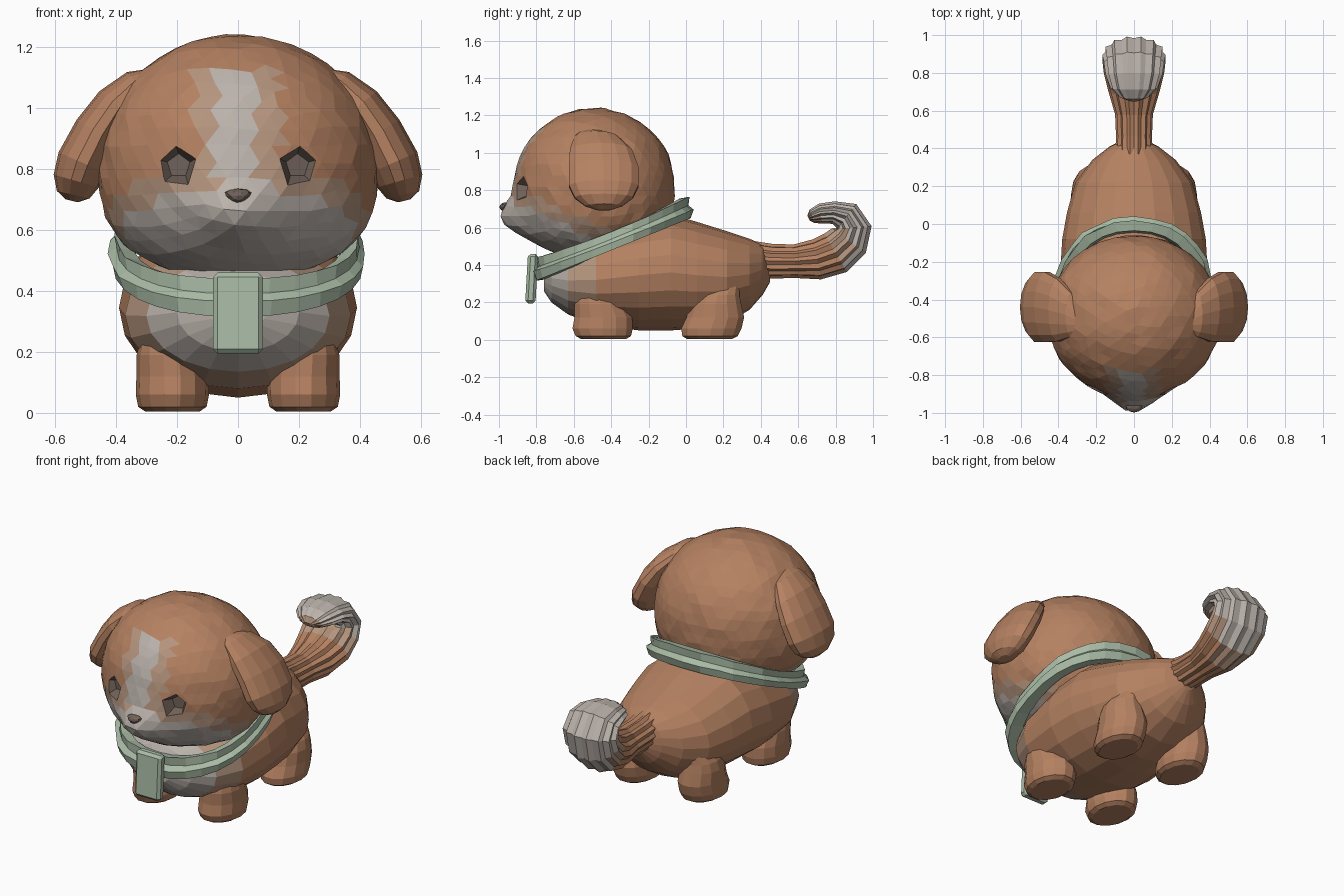
import bpy, bmesh, random
from math import sin, cos, pi, radians, exp, hypot, copysign
from mathutils import Vector as V

if "Cube" in bpy.data.objects:
    bpy.data.objects.remove(bpy.data.objects["Cube"])

random.seed(4)


def material(name, rgb):
    m = bpy.data.materials.new(name)
    m.diffuse_color = (*rgb, 1)
    m.use_nodes = True
    m.node_tree.nodes["Principled BSDF"].inputs["Base Color"].default_value = m.diffuse_color
    return m


DARK = material("dark_grey", (0.16, 0.12, 0.10))
BROWN = material("brown_fur", (0.46, 0.22, 0.12))
MID = material("blended_fur", (0.46, 0.30, 0.21))
WHITE = material("pale_fur", (0.50, 0.45, 0.41))
GREEN = material("green_cloth", (0.40, 0.50, 0.38))


def finish(name, bm, *mats):
    bmesh.ops.recalc_face_normals(bm, faces=bm.faces)
    me = bpy.data.meshes.new(name)
    bm.to_mesh(me)
    bm.free()
    for m in mats:
        me.materials.append(m)
    ob = bpy.data.objects.new(name, me)
    bpy.context.collection.objects.link(ob)
    return ob


def ring(c, u, v, n=14, groove=0.0):
    return [c + (u * cos(2 * pi * i / n) + v * sin(2 * pi * i / n)) * (1 - groove * (i % 2))
            for i in range(n)]


def loft(name, rings, *mats, closed=False):
    bm = bmesh.new()
    vs = [[bm.verts.new(p) for p in r] for r in rings]
    n = len(vs[0])
    for k in range(len(vs) if closed else len(vs) - 1):
        a, b = vs[k], vs[(k + 1) % len(vs)]
        for i in range(n):
            j = (i + 1) % n
            bm.faces.new((a[i], a[j], b[j], b[i]))
    if not closed:
        bm.faces.new(vs[0])
        bm.faces.new(vs[-1])
    return finish(name, bm, *mats)


def paint(ob, score, slots):
    # score below 0 is brown, up to 0.5 blended, above that pale
    for p in ob.data.polygons:
        s = score(p.center)
        p.material_index = slots[0 if s < 0 else 1 if s < 0.5 else 2]


# Head: sphere with full cheeks and a pushed-out muzzle
bm = bmesh.new()
bmesh.ops.create_icosphere(bm, subdivisions=4, radius=1)
for vert in bm.verts:
    p = vert.co.copy()
    if p.z < 0:
        h = hypot(p.x, p.y)
        p *= (h ** 2.6 + abs(p.z) ** 2.6) ** (-1 / 2.6)
    q = V((p.x * 0.46, -0.49 + p.y * 0.43, 0.82 + p.z * (0.42 if p.z > 0 else 0.375)))
    if p.y < 0:
        q.y -= 0.095 * exp(-(q.x / 0.14) ** 2 - ((q.z - 0.65) / 0.1) ** 2)
    vert.co = q + V([random.uniform(-0.004, 0.004) for _ in range(3)])
head = finish("head", bm, DARK, BROWN, MID, WHITE)


def face_score(c):
    low = (0.76 - c.z - 0.45 * (c.y + 0.8)) / 0.16 if c.y < -0.3 else -1
    blaze = 1 - abs(c.x) / 0.14 if c.y < -0.6 and c.z < 1.13 else -1
    return max(low, blaze)


paint(head, face_score, (1, 2, 3))

# Eye sockets: shallow five-sided cuts
for s in (-1, 1):
    bpy.ops.mesh.primitive_cone_add(vertices=5, radius1=0.04, radius2=0.1, depth=0.1,
                                    location=(s * 0.205, -0.88, 0.81),
                                    rotation=(radians(90), 0, s * radians(12)))
    cutter = bpy.context.object
    cutter.name = "eye_cutter"
    cutter.hide_render = True
    mod = head.modifiers.new("socket", 'BOOLEAN')
    mod.operation, mod.solver, mod.object = 'DIFFERENCE', 'EXACT', cutter
    bpy.context.view_layer.objects.active = head
    bpy.ops.object.modifier_apply(modifier=mod.name)
    bpy.data.objects.remove(cutter)

# Nose
bm = bmesh.new()
bmesh.ops.create_icosphere(bm, subdivisions=2, radius=1)
for vert in bm.verts:
    c = vert.co
    vert.co = V((c.x * 0.04 * (1 + 0.5 * c.z), -0.965 + c.y * 0.033, 0.71 + c.z * 0.025))
finish("nose", bm, DARK)

# Body: sections along y as (y, bottom, top, half width)
sections = [(-0.76, 0.26, 0.40, 0.09), (-0.72, 0.20, 0.46, 0.20), (-0.63, 0.135, 0.50, 0.30),
            (-0.48, 0.08, 0.56, 0.37), (-0.25, 0.05, 0.64, 0.39), (-0.08, 0.05, 0.67, 0.38),
            (0.06, 0.06, 0.63, 0.355), (0.22, 0.09, 0.58, 0.31), (0.34, 0.16, 0.54, 0.22),
            (0.41, 0.24, 0.51, 0.13), (0.45, 0.31, 0.45, 0.05)]
body = loft("body", [ring(V((0, y, (a + b) / 2)), V((w, 0, 0)), V((0, 0, (b - a) / 2)), 20)
                     for y, a, b, w in sections], BROWN, MID, WHITE)
paint(body, lambda c: (-0.45 - c.y) / 0.4 + 0.25 - abs(c.x) if c.y < -0.45 else -1, (0, 1, 2))

# Ears: flat drooping flaps as (x, z, half thickness, half width, y)
flap = [(0.29, 1.11, 0.02, 0.06, -0.51), (0.33, 1.08, 0.05, 0.12, -0.48),
        (0.40, 1.01, 0.07, 0.17, -0.455), (0.46, 0.92, 0.08, 0.19, -0.44),
        (0.51, 0.82, 0.085, 0.19, -0.44), (0.53, 0.76, 0.077, 0.16, -0.44),
        (0.54, 0.715, 0.055, 0.10, -0.44), (0.545, 0.695, 0.02, 0.04, -0.44)]
for s, side in ((-1, "left"), (1, "right")):
    rings = []
    for i, (x, z, t, w, y) in enumerate(flap):
        a, b = flap[max(i - 1, 0)], flap[min(i + 1, len(flap) - 1)]
        d = V((b[0] - a[0], 0, b[1] - a[1])).normalized()
        rings.append(ring(V((s * x, y, z)), V((-s * d.z, 0, d.x)) * t, V((0, w, 0))))
    loft("ear_" + side, rings, BROWN)

# Legs: stubby paws as (z, x, half width x, half width y, y shift)
paw = [(0.005, 0.215, 0.09, 0.125, 0), (0.02, 0.215, 0.112, 0.152, 0),
       (0.06, 0.215, 0.12, 0.165, 0), (0.12, 0.215, 0.118, 0.158, 0.01),
       (0.19, 0.22, 0.112, 0.14, 0.0), (0.24, 0.225, 0.095, 0.12, 0.0),
       (0.30, 0.22, 0.06, 0.09, 0.02)]
for s, side in ((-1, "left"), (1, "right")):
    for part, y0, lean in (("front_leg_", -0.44, -0.1), ("hind_leg_", 0.125, 0.18)):
        loft(part + side, [ring(V((s * x, y0 + dy + lean * z, z)), V((rx, 0, 0)), V((0, ry, 0)))
                           for z, x, rx, ry, dy in paw], BROWN)

# Tail: grooved tuft curling up and forward as (y, z, half thickness, half width)
curl = [(0.36, 0.43, 0.10, 0.10), (0.46, 0.42, 0.095, 0.095), (0.58, 0.42, 0.092, 0.10),
        (0.70, 0.43, 0.112, 0.135), (0.80, 0.465, 0.122, 0.16), (0.87, 0.53, 0.115, 0.168),
        (0.895, 0.60, 0.10, 0.168), (0.86, 0.66, 0.085, 0.16), (0.79, 0.68, 0.062, 0.15),
        (0.72, 0.675, 0.055, 0.125), (0.675, 0.66, 0.04, 0.08), (0.655, 0.65, 0.015, 0.03)]
rings = []
for i, (y, z, t, w) in enumerate(curl):
    a, b = curl[max(i - 1, 0)], curl[min(i + 1, len(curl) - 1)]
    d = V((0, b[0] - a[0], b[1] - a[1])).normalized()
    rings.append(ring(V((0, y, z)), V((w, 0, 0)), V((0, -d.z, d.y)) * t, 28, 0.11))
tail = loft("tail", rings, BROWN, MID, WHITE)
paint(tail, lambda c: (c.y - 0.78) / 0.2 + max(0, c.z - 0.56) * 9, (0, 1, 2))

# Scarf: tilted folded band around the neck
rings = []
for k in range(28):
    a = 2 * pi * k / 28
    cx = copysign(abs(sin(a)) ** 0.9, sin(a))
    cy = copysign(abs(cos(a)) ** 0.9, cos(a))
    t = (1 - cy) / 2
    lo, hi = 0.315 + 0.335 * t, 0.44 + 0.24 * t + 0.085 * t * t
    j = random.uniform(-0.008, 0.008)
    profile = [(0.0, lo), (0.012 + j, lo * 0.6 + hi * 0.4), (-0.012, lo * 0.4 + hi * 0.6),
               (-0.01 + j, hi), (-0.06, hi - 0.01), (-0.07, lo + 0.01)]
    rings.append([V((cx * (0.41 + r), -0.39 - cy * (0.415 + r), z)) for r, z in profile])
loft("scarf", rings, GREEN, closed=True)

# Scarf end hanging at the chest
bm = bmesh.new()
bmesh.ops.create_cube(bm, size=1)
for vert in bm.verts:
    c = vert.co
    vert.co = V((c.x * 0.165, -0.825 + c.y * 0.055 + c.z * 0.015, 0.327 + c.z * 0.265))
bmesh.ops.bevel(bm, geom=bm.edges[:], offset=0.015, segments=1, affect='EDGES')
finish("scarf_end", bm, GREEN)
